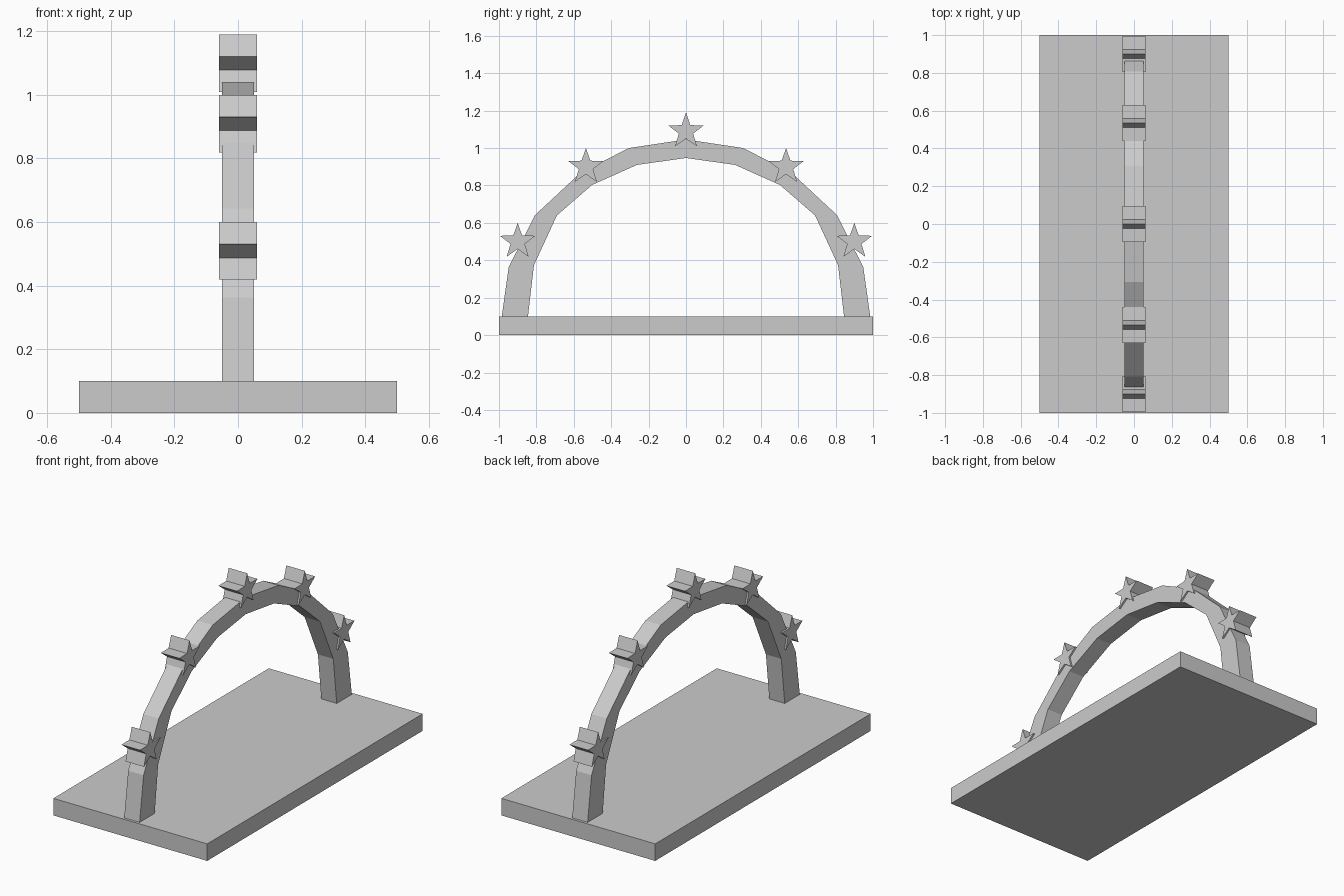
import bpy, bmesh, math

if "Cube" in bpy.data.objects:
    bpy.data.objects.remove(bpy.data.objects["Cube"])


def extrude_x(name, profile, half):
    """Extrude a closed (y, z) profile symmetrically along x."""
    bm = bmesh.new()
    face = bm.faces.new([bm.verts.new((-half, y, z)) for y, z in profile])
    ext = bmesh.ops.extrude_face_region(bm, geom=[face])
    moved = [v for v in ext["geom"] if isinstance(v, bmesh.types.BMVert)]
    bmesh.ops.translate(bm, verts=moved, vec=(2 * half, 0, 0))
    bmesh.ops.recalc_face_normals(bm, faces=bm.faces)
    mesh = bpy.data.meshes.new(name)
    bm.to_mesh(mesh)
    bm.free()
    obj = bpy.data.objects.new(name, mesh)
    bpy.context.collection.objects.link(obj)
    return obj


def mirrored(half_curve):
    """Complete a curve whose last point lies on y = 0."""
    return half_curve + [(-y, z) for y, z in reversed(half_curve[:-1])]


# Base slab
extrude_x("base", [(-1, 0), (1, 0), (1, 0.1), (-1, 0.1)], 0.5)

# Faceted arch band
outer = [(-0.985, 0.1), (-0.948, 0.363), (-0.807, 0.642),
         (-0.565, 0.867), (-0.306, 1.0), (0, 1.046)]
inner = [(-0.845, 0.1), (-0.813, 0.374), (-0.69, 0.64),
         (-0.502, 0.803), (-0.262, 0.91), (0, 0.947)]
extrude_x("arch", mirrored(outer) + mirrored(inner)[::-1], 0.05)

# Upright five-pointed stars along the arch
centres = [(-0.9, 0.5), (-0.535, 0.9), (0, 1.09), (0.535, 0.9), (0.9, 0.5)]
for i, (cy, cz) in enumerate(centres):
    star = []
    for k in range(10):
        r = 0.1 if k % 2 == 0 else 0.04
        a = math.pi / 2 + k * math.pi / 5
        star.append((r * math.cos(a), r * math.sin(a)))
    obj = extrude_x(f"star_{i + 1}", star, 0.06)
    obj.location = (0, cy, cz)
